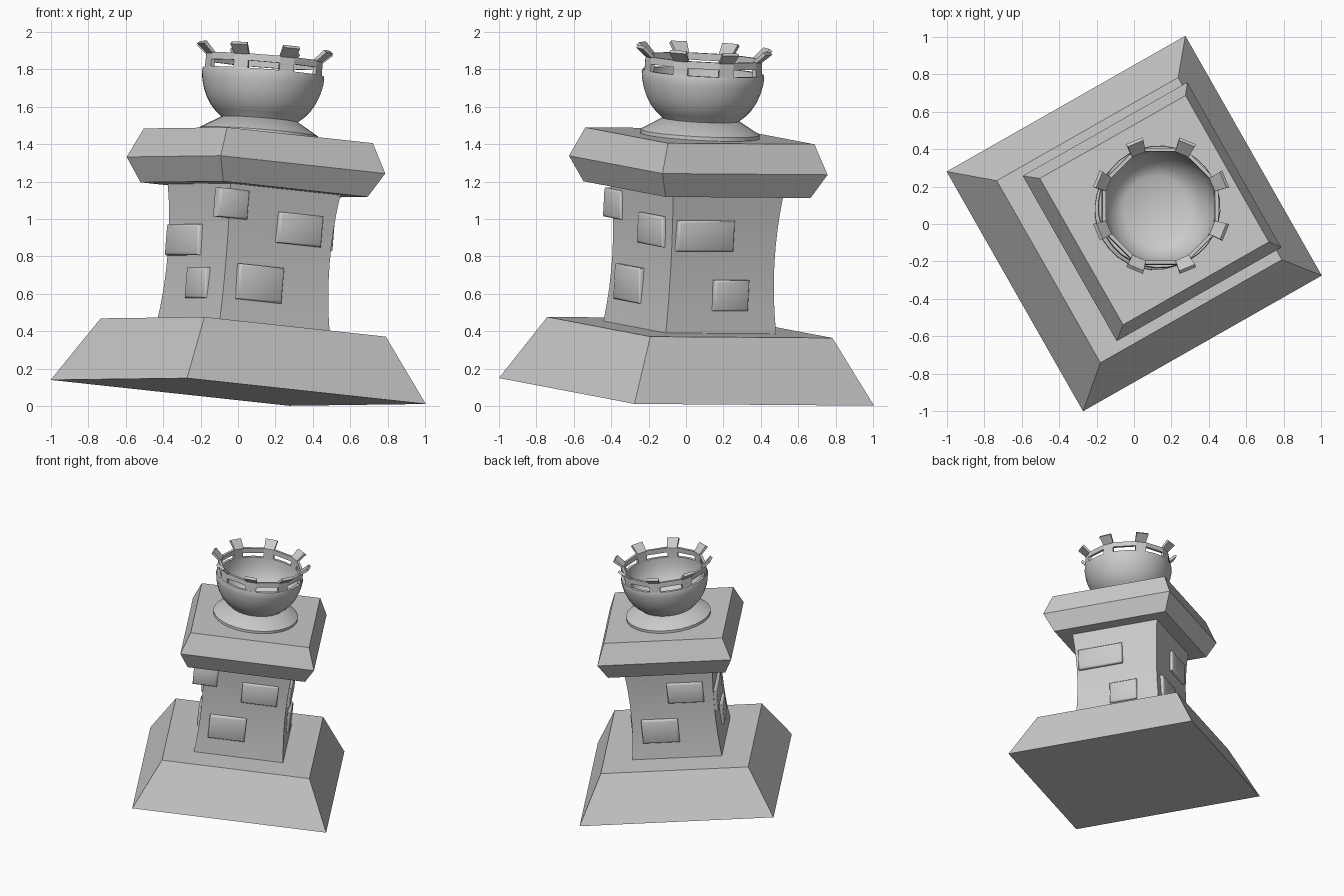
import bpy, bmesh
from math import sin, cos, radians, pi
from mathutils import Vector, Matrix

if "Cube" in bpy.data.objects:
    bpy.data.objects.remove(bpy.data.objects["Cube"])

# Leaning frame: every part is modelled upright, then tilted as a whole
side = Vector((.8656, .492, -.0937)).normalized()
up = Vector((.0783, .052, .996)).normalized()
back = up.cross(side).normalized()
side = back.cross(up)
TILT = Matrix.Translation((.001, .0025, .0755)) @ Matrix((side, back, up)).transposed().to_4x4()


def finish(name, bm, smooth=None):
    bmesh.ops.recalc_face_normals(bm, faces=bm.faces)
    me = bpy.data.meshes.new(name)
    bm.to_mesh(me)
    bm.free()
    ob = bpy.data.objects.new(name, me)
    bpy.context.collection.objects.link(ob)
    ob.matrix_world = TILT
    if smooth:
        bpy.ops.object.select_all(action='DESELECT')
        bpy.context.view_layer.objects.active = ob
        ob.select_set(True)
        bpy.ops.object.shade_smooth_by_angle(angle=radians(smooth))
    return ob


def skin(bm, rings):
    for a, b in zip(rings, rings[1:]):
        n = len(a)
        for i in range(n):
            bm.faces.new((a[i], a[(i + 1) % n], b[(i + 1) % n], b[i]))
    bm.faces.new(rings[0])
    bm.faces.new(rings[-1])


def square_stack(name, profile, smooth=None):
    # profile: (half width, height)
    bm = bmesh.new()
    skin(bm, [[bm.verts.new((x * a, y * a, h)) for x, y in ((-1, -1), (1, -1), (1, 1), (-1, 1))]
              for a, h in profile])
    return finish(name, bm, smooth)


def lathe(name, profile, n=32):
    bm = bmesh.new()
    skin(bm, [[bm.verts.new((r * cos(2 * pi * i / n), r * sin(2 * pi * i / n), h)) for i in range(n)]
              for r, h in profile])
    return finish(name, bm, 35)


def sector(bm, a0, a1, profile):
    # straight block between two angles, profile: four (radius, height) points
    skin(bm, [[bm.verts.new((r * cos(a), r * sin(a), h)) for r, h in profile] for a in (a0, a1)])


def window(name, turn, along, h, width, height):
    # raised panel on the wall facing the given quarter turn
    bm = bmesh.new()
    w, t = width / 2, height / 2
    rings = []
    for inset, depth in ((0, .29), (0, .335), (.006, .343), (.014, .347)):
        rings.append([bm.verts.new((along + x * (w - inset), -depth, h + z * (t - inset)))
                      for x, z in ((-1, -1), (1, -1), (1, 1), (-1, 1))])
    skin(bm, rings)
    bmesh.ops.rotate(bm, verts=bm.verts, cent=(0, 0, 0), matrix=Matrix.Rotation(turn * pi / 2, 3, 'Z'))
    return finish(name, bm, 60)


# Foundation, waisted tower and cap
square_stack("foundation", [(.737, 0), (.56, .346)])
waist = []
for i in range(9):
    s = i / 8
    waist.append((.34 - .022 * (1 - (2 * s - 1) ** 2), .34 + s * .755))
square_stack("tower", waist, 30)
square_stack("tower_cap", [(.446, 1.086), (.508, 1.217), (.45, 1.375)])

# Wall panels: quarter turn, offset along wall, height, width, panel height
panels = [(0, -.107, .57, .278, .19), (0, .111, .88, .272, .165), (0, -.31, .98, .185, .155),
          (2, -.107, .57, .278, .19), (2, .111, .88, .272, .165),
          (1, -.124, .867, .35, .165), (1, .052, .548, .215, .165),
          (3, -.135, .787, .35, .165), (3, .049, .555, .215, .165)]
for i, p in enumerate(panels):
    window(f"wall_panel_{i + 1}", *p)

# Flared foot and bowl
lathe("bowl_foot", [(.32, 1.37), (.32, 1.395), (.205, 1.463)])
lathe("bowl", [(.2, 1.455), (.205, 1.463), (.24, 1.493), (.27, 1.527), (.295, 1.57), (.313, 1.615),
               (.325, 1.665), (.329, 1.7), (.325, 1.718), (.303, 1.718), (.3, 1.67), (.286, 1.61),
               (.262, 1.56), (.225, 1.515), (.175, 1.485)])

# Crown: posts, ring and flared merlons
bm = bmesh.new()
half = radians(7.3)
for k in range(8):
    a = radians(-7.1 + 45 * k)
    ring = [(.303, 1.757), (.324, 1.757), (.322, 1.795), (.302, 1.795)]
    sector(bm, a - half, a + half, [(.303, 1.71), (.325, 1.71), (.324, 1.757), (.303, 1.757)])
    sector(bm, a - half, a + half, ring)
    sector(bm, a + half, a + pi / 4 - half, ring)
    sector(bm, a - half, a + half, [(.302, 1.795), (.322, 1.79), (.378, 1.838), (.362, 1.852)])
finish("crown", bm)
